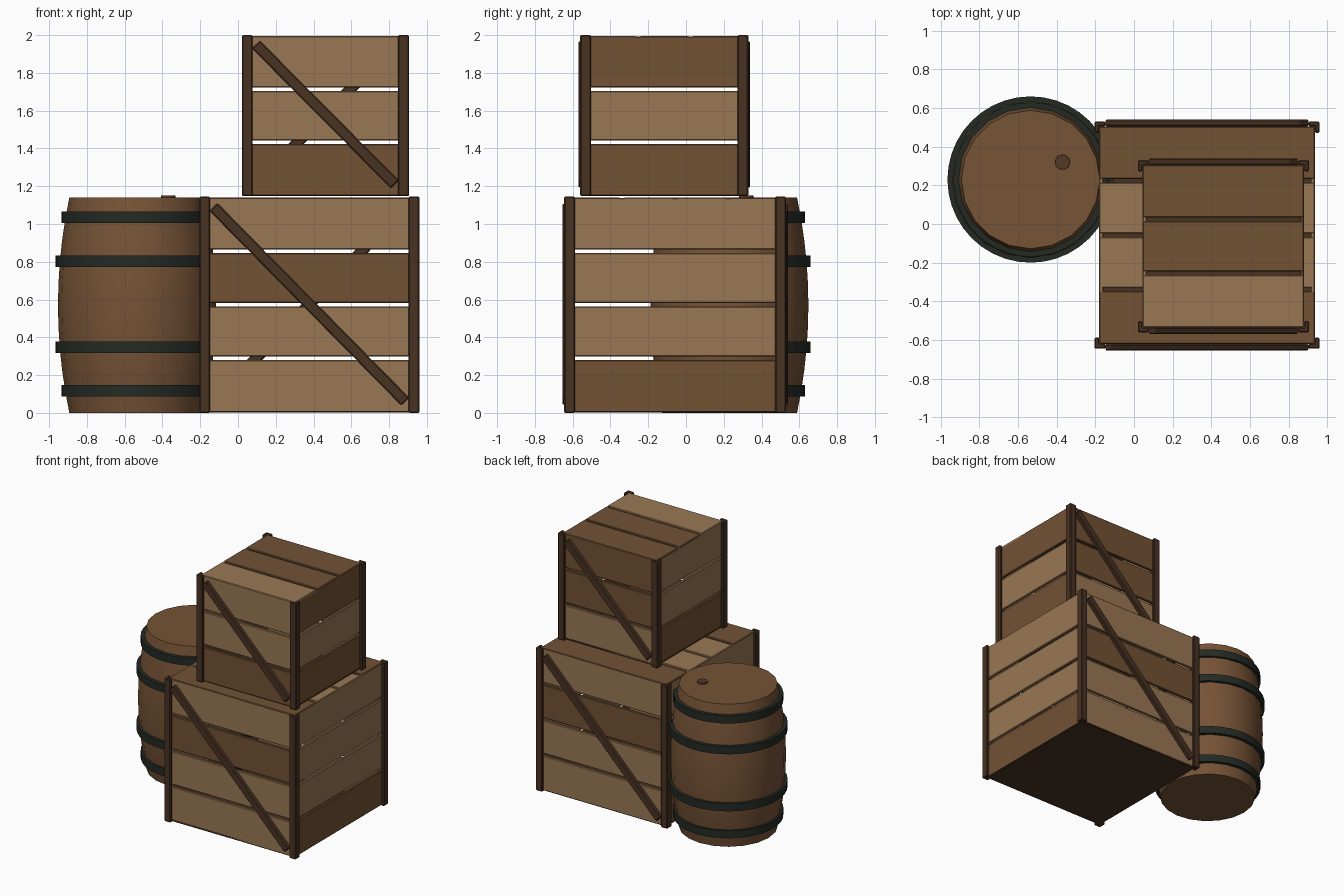
import bpy, bmesh, math
from mathutils import Matrix, Vector

if "Cube" in bpy.data.objects:
    bpy.data.objects.remove(bpy.data.objects["Cube"])


def material(name, rgb):
    lin = [(c / 255 / 12.92 if c < 11 else ((c / 255 + 0.055) / 1.055) ** 2.4) for c in rgb]
    m = bpy.data.materials.new(name)
    m.diffuse_color = (*lin, 1)
    m.use_nodes = True
    m.node_tree.nodes["Principled BSDF"].inputs["Base Color"].default_value = m.diffuse_color
    return m


LIGHT = material("light wood", (153, 119, 83))
DARK = material("dark wood", (115, 82, 53))
FRAME = material("frame wood", (72, 50, 34))
BARREL = material("barrel wood", (118, 83, 54))
IRON = material("dark iron", (36, 42, 36))
BUNG = material("bung wood", (82, 57, 38))


def finish(name, bm, mat, bevel=0, smooth=False):
    bmesh.ops.recalc_face_normals(bm, faces=bm.faces)
    me = bpy.data.meshes.new(name)
    bm.to_mesh(me)
    bm.free()
    ob = bpy.data.objects.new(name, me)
    bpy.context.collection.objects.link(ob)
    me.materials.append(mat)
    if bevel:
        mod = ob.modifiers.new("bevel", 'BEVEL')
        mod.width, mod.segments = bevel, 1
    if smooth:
        bpy.ops.object.select_all(action='DESELECT')
        ob.select_set(True)
        bpy.context.view_layer.objects.active = ob
        bpy.ops.object.shade_smooth_by_angle(angle=math.radians(35))
    return ob


def box(name, lo, hi, mat, bevel=0.005, rot=None):
    lo, hi = Vector(lo), Vector(hi)
    bm = bmesh.new()
    m = Matrix.Translation((lo + hi) / 2) @ (rot or Matrix()) @ Matrix.Diagonal((*(hi - lo), 1))
    bmesh.ops.create_cube(bm, size=1, matrix=m)
    return finish(name, bm, mat, bevel)


def crate(name, x0, x1, y0, y1, z0, z1, rows, colours, brace):
    """Hollow slatted crate; bounds are the outside of the corner posts."""
    t, w, gap, thick = 0.025, 0.058, 0.018, 0.022
    a0, a1, b0, b1 = x0 + t, x1 - t, y0 + t, y1 - t      # plank shell
    step = (z1 - z0 - 0.01) / rows
    for side, cols in colours.items():
        for i, c in enumerate(cols):
            mat = LIGHT if c == "L" else DARK
            label = f"{name}_{side}_plank"
            if side == "top":
                s = (b1 - b0) / rows
                lo = (a0, b0 + i * s + (gap / 2 if i else 0), z1 - 0.005 - thick)
                hi = (a1, b0 + (i + 1) * s - (gap / 2 if i < rows - 1 else 0), z1 - 0.005)
                box(label, lo, hi, mat)
                continue
            za = z0 + 0.005 + i * step + (gap / 2 if i else 0)
            zb = z0 + 0.005 + (i + 1) * step - (gap / 2 if i < rows - 1 else 0.002)
            lo, hi = {"front": ((a0, b0), (a1, b0 + thick)),
                      "back": ((a0, b1 - thick), (a1, b1)),
                      "left": ((a0, b0 + thick), (a0 + thick, b1 - thick)),
                      "right": ((a1 - thick, b0 + thick), (a1, b1 - thick))}[side]
            box(label, (*lo, za), (*hi, zb), mat)
    box(f"{name}_floor", (a0, b0, z0 + 0.002), (a1, b1, z0 + 0.025), FRAME)
    # L-shaped corner posts
    for cx, sx in ((x0, 1), (x1, -1)):
        for cy, sy in ((y0, 1), (y1, -1)):
            bm = bmesh.new()
            pts = [(0, 0), (w, 0), (w, t), (t, t), (t, w), (0, w)]
            f = bm.faces.new([bm.verts.new((cx + sx * p, cy + sy * q, z0)) for p, q in pts])
            up = bmesh.ops.extrude_face_region(bm, geom=[f])
            bmesh.ops.translate(bm, vec=(0, 0, z1 - z0),
                                verts=[v for v in up["geom"] if isinstance(v, bmesh.types.BMVert)])
            finish(f"{name}_corner_post", bm, FRAME, 0.006)
    # diagonal braces on front and back
    (xa, za), (xb, zb) = brace
    length, ang = math.hypot(xb - xa, zb - za), math.atan2(za - zb, xb - xa)
    mid, zc = (xa + xb) / 2, (za + zb) / 2
    for label, y, sgn in (("front", (y0 - 0.01, b0), 1), ("back", (b1, y1 + 0.01), -1)):
        box(f"{name}_{label}_brace", (mid - length / 2, y[0], zc - 0.029),
            (mid + length / 2, y[1], zc + 0.029), FRAME, 0.006,
            Matrix.Rotation(sgn * ang, 4, 'Y'))


# Plank colours run bottom to top on the walls, front to back on the lid
crate("large_crate", -0.205, 0.96, -0.645, 0.53, 0, 1.145, 4,
      {"front": "LLDL", "back": "LLDL", "left": "DLLL", "right": "DLLL", "top": "DLLD"},
      ((-0.13, 1.09), (0.885, 0.06)))
crate("small_crate", 0.02, 0.905, -0.56, 0.33, 1.147, 2.0, 3,
      {"front": "DLL", "back": "LDD", "left": "DLL", "right": "DLD", "top": "LDD"},
      ((0.095, 1.95), (0.83, 1.21)))

# Barrel
BX, BY, BH = -0.535, 0.23, 1.14


def lathe(name, profile, sides, mat, closed=False):
    """Spin (radius, height) points round the barrel axis."""
    bm = bmesh.new()
    rings = [[bm.verts.new((BX + r * math.cos(k * math.tau / sides),
                            BY + r * math.sin(k * math.tau / sides), z))
              for k in range(sides)] for r, z in profile]
    pairs = list(zip(rings, rings[1:]))
    if closed:
        pairs.append((rings[-1], rings[0]))
    else:
        bm.faces.new(rings[0])
        bm.faces.new(rings[-1])
    for a, b in pairs:
        for k in range(sides):
            j = (k + 1) % sides
            bm.faces.new((a[k], a[j], b[j], b[k]))
    return finish(name, bm, mat, smooth=True)


def bulge(z):
    return 0.358 + 0.06 * (1 - ((z - BH / 2) / (BH / 2)) ** 2)


lathe("barrel_body", [(bulge(BH * i / 10), BH * i / 10) for i in range(11)], 20, BARREL)
for z, r in ((0.117, 0.399), (0.347, 0.43), (0.803, 0.43), (1.035, 0.399)):
    lathe("barrel_hoop", [(r - 0.035, z - 0.03), (r, z - 0.03), (r, z + 0.03), (r - 0.035, z + 0.03)],
          40, IRON, closed=True)

# Bung in the barrel lid
bm = bmesh.new()
bmesh.ops.create_cone(bm, cap_ends=True, segments=16, radius1=0.04, radius2=0.038, depth=0.02,
                      matrix=Matrix.Translation((-0.37, 0.32, BH)))
finish("barrel_bung", bm, BUNG, smooth=True)
